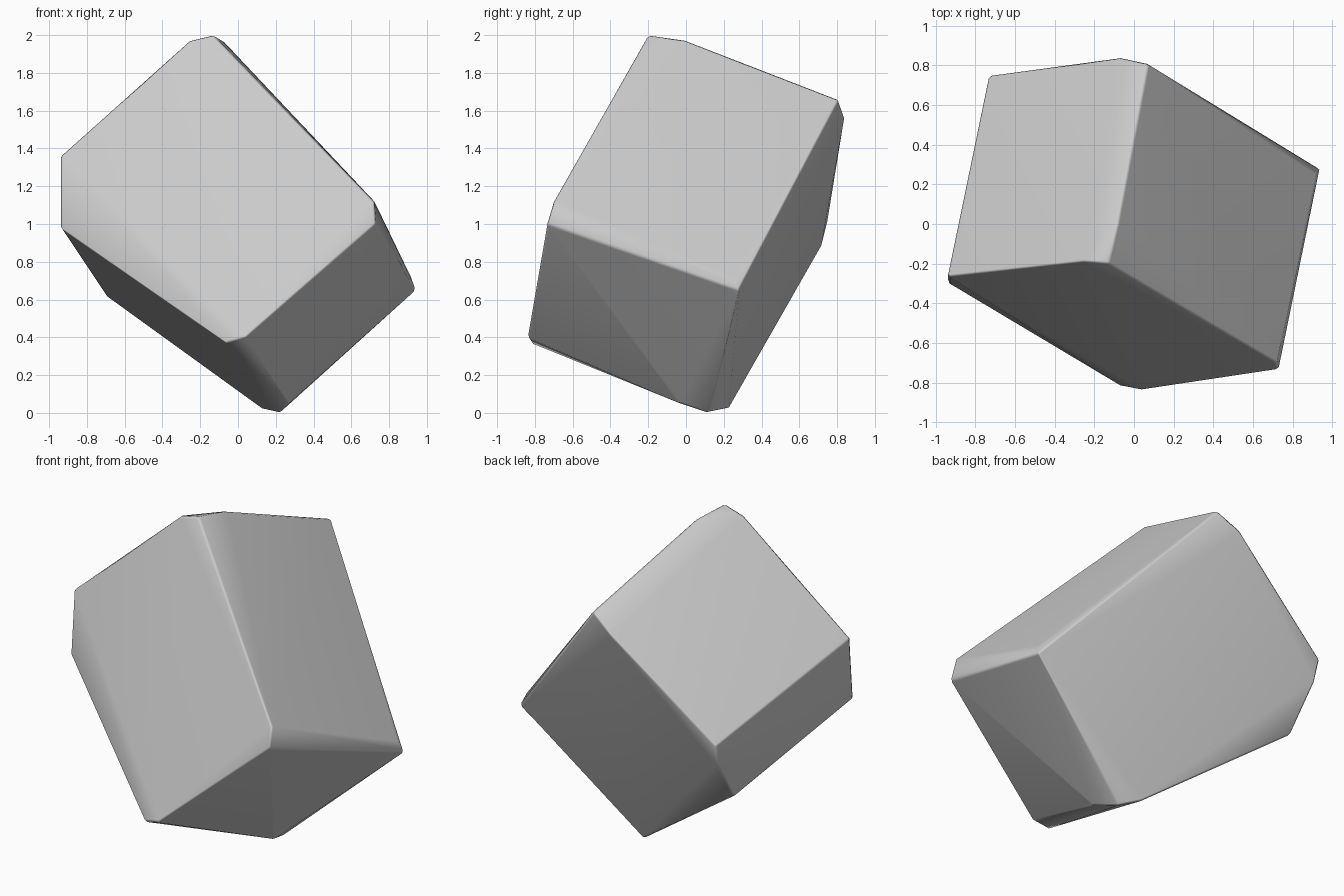
import bpy, bmesh, math

if "Cube" in bpy.data.objects:
    bpy.data.objects.remove(bpy.data.objects["Cube"])

# Worn corners of a tilted block: each corner is two or three nearby points
corners = {
    "peak":         [(-.13, -.20, 2.0), (-.26, -.19, 1.97), (-.08, .01, 1.97)],
    "left":         [(-.94, -.265, 1.36), (-.94, -.295, .98)],
    "front_right":  [(.72, -.70, 1.12), (.73, -.735, 1.0)],
    "front_bottom": [(.04, -.84, .40), (-.06, -.82, .37)],
    "back_top":     [(.07, .81, 1.66), (-.07, .84, 1.57)],
    "back_left":    [(-.73, .75, 1.02), (-.72, .72, .89), (-.70, .53, .62)],
    "right":        [(.94, .28, .65), (.915, .25, .72)],
    "foot":         [(.22, .12, 0), (.13, .22, .02), (.27, -.03, .05)],
}

# Chipped stone block as the hull around its corners
bm = bmesh.new()
for points in corners.values():
    for p in points:
        bm.verts.new(p)
hull = bmesh.ops.convex_hull(bm, input=bm.verts[:])
loose = [v for v in bm.verts if not v.link_faces]
bmesh.ops.delete(bm, geom=loose, context='VERTS')
bmesh.ops.recalc_face_normals(bm, faces=bm.faces[:])
for f in bm.faces:
    f.smooth = True

mesh = bpy.data.meshes.new("stone_block")
bm.to_mesh(mesh)
bm.free()
block = bpy.data.objects.new("stone_block", mesh)
bpy.context.collection.objects.link(block)

# Softened edges with clean shading on the big faces
bevel = block.modifiers.new("soft_edges", 'BEVEL')
bevel.width = .012
bevel.segments = 1
bevel.limit_method = 'ANGLE'
bevel.angle_limit = math.radians(35)
normals = block.modifiers.new("face_normals", 'WEIGHTED_NORMAL')
normals.keep_sharp = True
